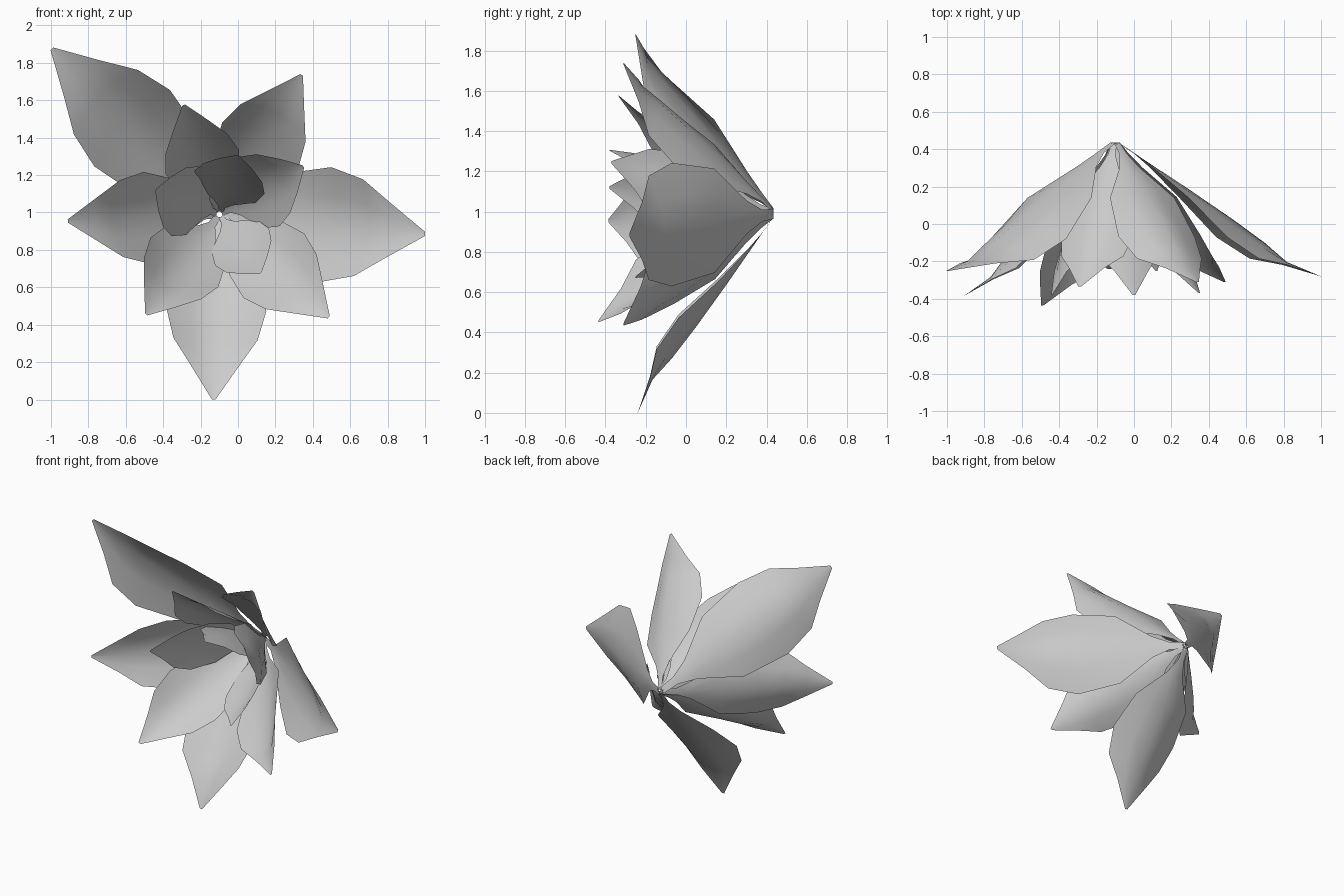
import bpy, bmesh, math
from mathutils import Vector

if "Cube" in bpy.data.objects:
    bpy.data.objects.remove(bpy.data.objects["Cube"])

# One plain grey for the whole flower
mat = bpy.data.materials.new("petal grey")
mat.diffuse_color = (0.6, 0.6, 0.6, 1)
mat.use_nodes = True
mat.node_tree.nodes["Principled BSDF"].inputs["Base Color"].default_value = mat.diffuse_color

CENTRE = Vector((-0.1, 0.435, 0.99))
# Petal profile as fractions of length: along, half width, edge lift, spine lift
PROFILE = [(0, .018, 0, 0), (.08, .022, 0, 0), (.17, .06, .01, 0),
           (.35, .19, .04, 0), (.57, .225, .09, .004), (.73, .19, .09, .012),
           (.85, .105, .042, .028), (1, .008, 0, 0)]
COLUMNS = (-1, -.5, 0, .5, 1)


def petal(name, tip, width=1.0, bulge=0.0, cup=1.0):
    """Cupped leaf-shaped sheet from the flower centre to its tip; bulge bows it outward."""
    tip = Vector(tip)
    radial = tip - CENTRE
    radial.y = 0
    base = CENTRE + radial.normalized() * 0.015
    axis = tip - base
    length = axis.length
    u = axis.normalized()
    front = Vector((0, -1, 0))
    n = (front - u * front.dot(u)).normalized()
    side = u.cross(n)
    bm = bmesh.new()
    rows = []
    for t, w, edge, spine in PROFILE:
        row = []
        for c in COLUMNS:
            lift = cup * (spine + (edge - spine) * abs(c) ** 1.6)
            lift -= bulge * math.sin(math.pi * t * t)
            row.append(bm.verts.new(base + length * (u * t + side * c * w * width + n * lift)))
        rows.append(row)
    for a, b in zip(rows, rows[1:]):
        for i in range(len(COLUMNS) - 1):
            bm.faces.new((a[i], a[i + 1], b[i + 1], b[i])).smooth = True
    bmesh.ops.recalc_face_normals(bm, faces=bm.faces)
    if sum(f.normal.dot(n) for f in bm.faces) < 0:
        bmesh.ops.reverse_faces(bm, faces=bm.faces)
    mesh = bpy.data.meshes.new(name)
    bm.to_mesh(mesh)
    bm.free()
    mesh.materials.append(mat)
    bpy.context.collection.objects.link(bpy.data.objects.new(name, mesh))


# Outer ring of large petals
petal("outer_petal_upper_left", (-.995, -.25, 1.875), .9, -.012)
petal("outer_petal_upper_right", (.34, -.31, 1.735), .93)
petal("outer_petal_right", (1.0, -.28, .885), 1.05)
petal("outer_petal_bottom", (-.13, -.24, 0))
petal("outer_petal_left", (-.91, -.385, .955), .95)

# Middle ring
petal("middle_petal_top", (-.29, -.335, 1.575), .94, .015)
petal("middle_petal_right", (.35, -.37, 1.245), 1.0, .03)
petal("middle_petal_lower_right", (.485, -.31, .44), .97, .005)
petal("middle_petal_lower_left", (-.49, -.435, .455), .92, .015)

# Small inner petals, flatter than the rest
petal("inner_petal_left", (-.44, -.38, 1.12), 1.0, .035, .55)
petal("inner_petal_top", (0, -.38, 1.305), 1.0, .035, .55)
petal("inner_petal_bottom", (.12, -.25, .675), 1.0, .035, .55)
